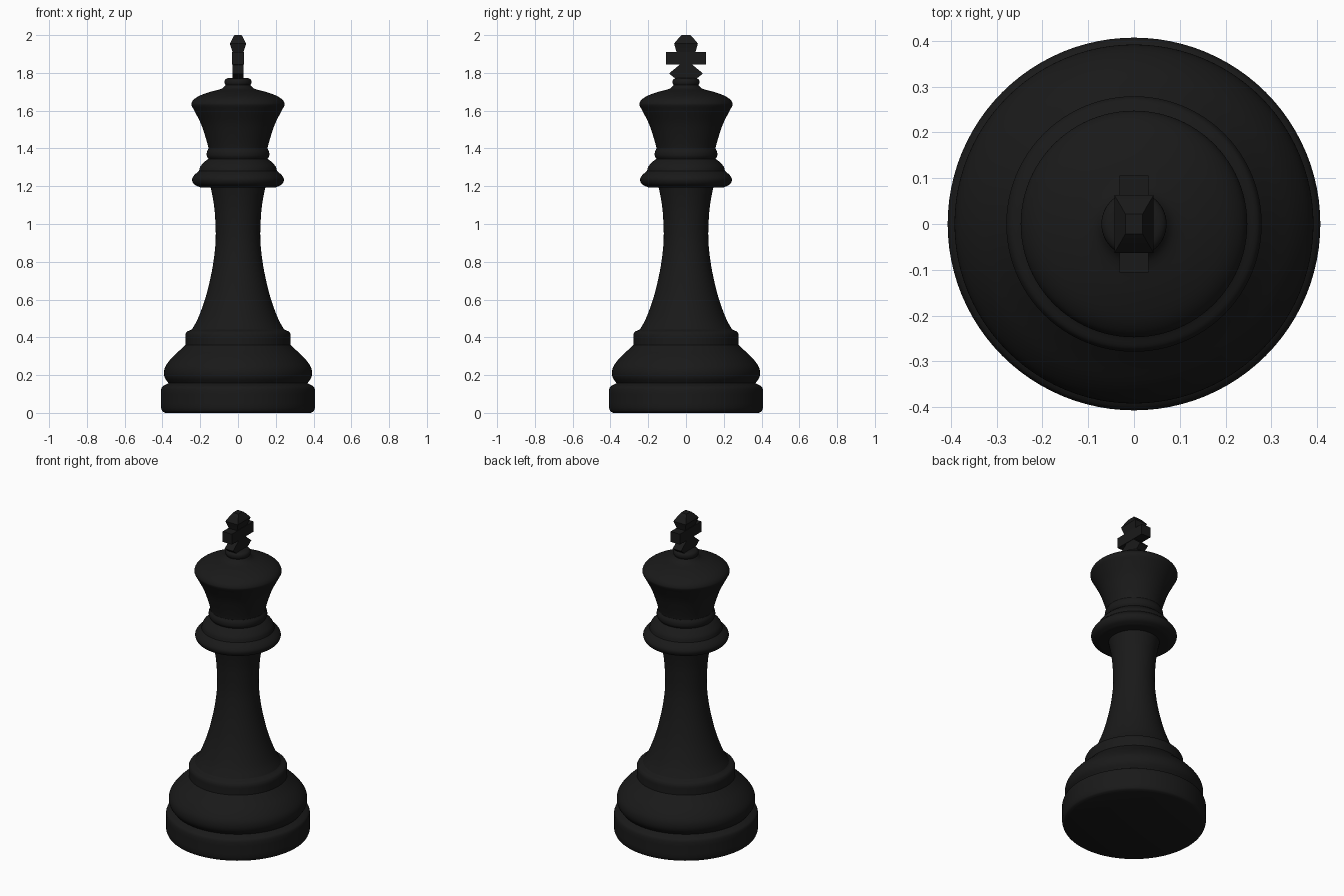
import bpy, bmesh, math
from mathutils import Vector

if "Cube" in bpy.data.objects:
    bpy.data.objects.remove(bpy.data.objects["Cube"])

mat = bpy.data.materials.new("black")
mat.diffuse_color = (0.01, 0.01, 0.01, 1)
mat.use_nodes = True
mat.node_tree.nodes["Principled BSDF"].inputs["Base Color"].default_value = mat.diffuse_color


def finish(name, bm, angle=35):
    bmesh.ops.remove_doubles(bm, verts=bm.verts, dist=1e-5)
    bmesh.ops.recalc_face_normals(bm, faces=bm.faces)
    me = bpy.data.meshes.new(name)
    bm.to_mesh(me)
    bm.free()
    ob = bpy.data.objects.new(name, me)
    bpy.context.collection.objects.link(ob)
    me.materials.append(mat)
    bpy.ops.object.select_all(action='DESELECT')
    ob.select_set(True)
    bpy.context.view_layer.objects.active = ob
    bpy.ops.object.shade_smooth_by_angle(angle=math.radians(angle))
    return ob


def spline(pts, n=4):
    """Smooth curve through the points (Catmull-Rom)."""
    p = [Vector(q) for q in pts]
    p = [p[0] * 2 - p[1]] + p + [p[-1] * 2 - p[-2]]
    out = []
    for a, b, c, d in zip(p, p[1:], p[2:], p[3:]):
        for i in range(n):
            t = i / n
            out.append(0.5 * (2 * b + (c - a) * t + (2 * a - 5 * b + 4 * c - d) * t * t
                              + (3 * b - a - 3 * c + d) * t ** 3))
    return out + [p[-2]]


def turned(name, curves, sides=96):
    """Lathe joined curves of (radius, z), closed with end points on the axis."""
    prof = [q for c in curves for q in spline(c)]
    prof = [Vector((0, prof[0].y))] + prof + [Vector((0, prof[-1].y))]
    bm = bmesh.new()
    vs = [bm.verts.new((r, 0, z)) for r, z in prof]
    es = [bm.edges.new(e) for e in zip(vs, vs[1:]) if (e[0].co - e[1].co).length > 1e-6]
    bmesh.ops.spin(bm, geom=vs + es, cent=(0, 0, 0), axis=(0, 0, 1),
                   angle=math.tau, steps=sides, use_merge=False)
    return finish(name, bm)


def loft(name, sections):
    """Stack of rectangles (z, half x, half y), capped at both ends."""
    bm = bmesh.new()
    rings = [[bm.verts.new((sx * x, sy * y, z)) for sx, sy in
              ((-1, -1), (1, -1), (1, 1), (-1, 1))] for z, x, y in sections]
    for a, b in zip(rings, rings[1:]):
        for i in range(4):
            j = (i + 1) % 4
            bm.faces.new((a[i], a[j], b[j], b[i]))
    bm.faces.new(rings[0])
    bm.faces.new(rings[-1])
    return finish(name, bm, 20)


# Foot: plinth, rounded belly and shoulder step
turned("base", [
    [(0.385, 0), (0.4, 0.008), (0.407, 0.025)],
    [(0.407, 0.025), (0.407, 0.125)],
    [(0.407, 0.125), (0.399, 0.14), (0.368, 0.157)],
    [(0.368, 0.157), (0.387, 0.185), (0.392, 0.215), (0.383, 0.248),
     (0.352, 0.29), (0.31, 0.33), (0.279, 0.36)],
    [(0.279, 0.36), (0.279, 0.415)],
    [(0.279, 0.415), (0.27, 0.43), (0.245, 0.442), (0.23, 0.46)],
])

# Flared stem
turned("stem", [[(0.245, 0.44), (0.212, 0.5), (0.175, 0.6), (0.149, 0.7), (0.13, 0.8),
                 (0.118, 0.92), (0.122, 1.05), (0.132, 1.13), (0.146, 1.2)]])

# Collar with a thin ring above it
turned("collar", [
    [(0.148, 1.192), (0.2, 1.194)],
    [(0.2, 1.194), (0.232, 1.21), (0.243, 1.235), (0.232, 1.258), (0.207, 1.28)],
    [(0.207, 1.28), (0.199, 1.305), (0.176, 1.33), (0.157, 1.345)],
    [(0.157, 1.345), (0.165, 1.36), (0.165, 1.38), (0.157, 1.398)],
])

# Flared head, shallow dome and top button
turned("head", [
    [(0.155, 1.38), (0.157, 1.405), (0.172, 1.46), (0.196, 1.53), (0.226, 1.59),
     (0.245, 1.625)],
    [(0.245, 1.625), (0.247, 1.637), (0.236, 1.657), (0.206, 1.678), (0.15, 1.699),
     (0.09, 1.715), (0.066, 1.735)],
    [(0.066, 1.735), (0.071, 1.747), (0.069, 1.762), (0.058, 1.771), (0.04, 1.774)],
])

# Cross: flared foot, waist, wide crown, and a horizontal bar
loft("cross_upright", [
    (1.765, 0.028, 0.05), (1.797, 0.029, 0.09), (1.842, 0.029, 0.035),
    (1.91, 0.029, 0.05), (1.955, 0.043, 0.063), (1.985, 0.028, 0.038), (2.0, 0.019, 0.022),
])
loft("cross_bar", [(1.845, 0.032, 0.106), (1.91, 0.032, 0.106)])
